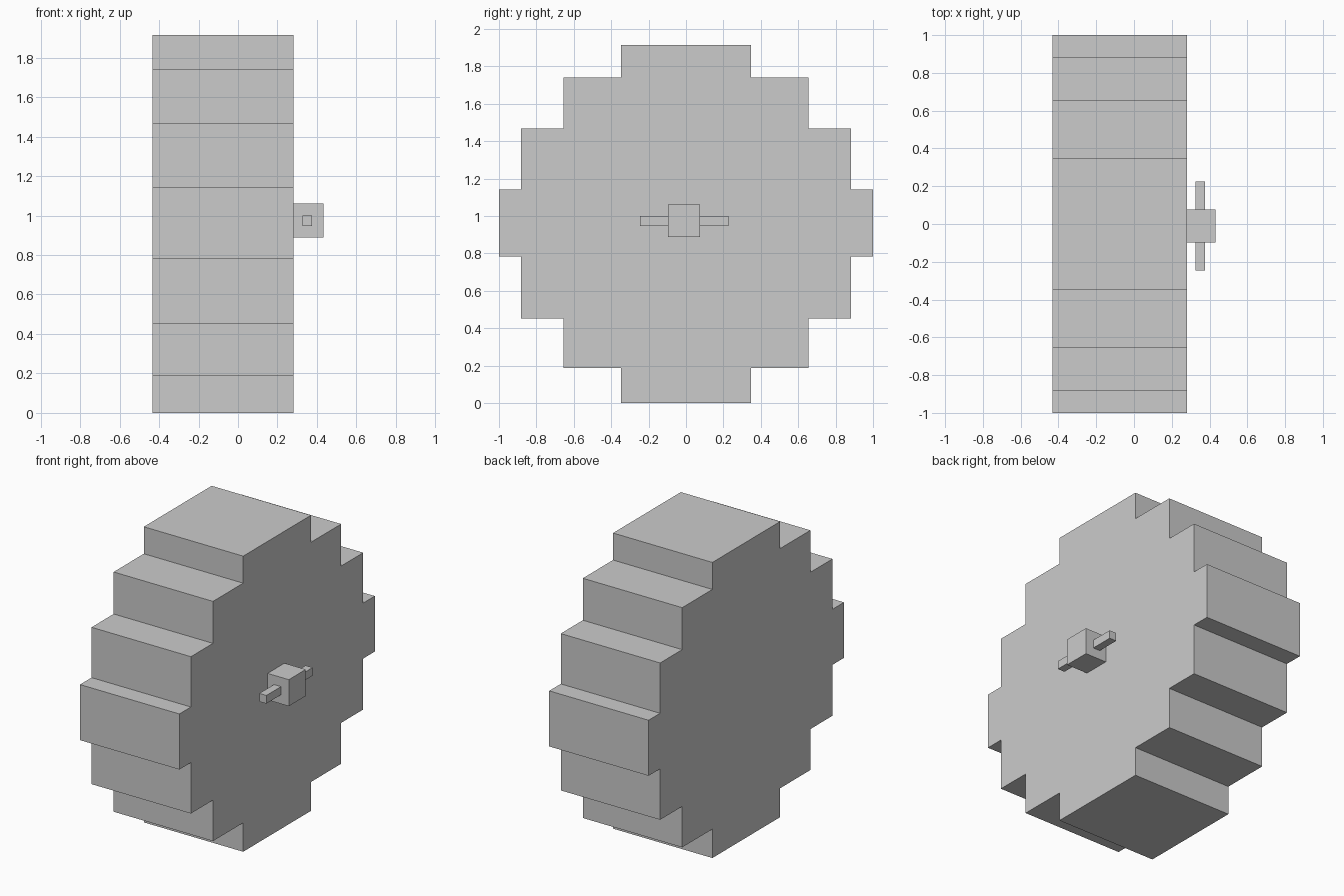
import bpy
import bmesh
from mathutils import Vector

if "Cube" in bpy.data.objects:
    bpy.data.objects.remove(bpy.data.objects["Cube"], do_unlink=True)

grey = bpy.data.materials.new("plain grey")
grey.use_nodes = True
COLOR = (0.6, 0.6, 0.6, 1)
grey.diffuse_color = COLOR
grey.node_tree.nodes["Principled BSDF"].inputs["Base Color"].default_value = COLOR


def finish(name, bm):
    bmesh.ops.recalc_face_normals(bm, faces=bm.faces)
    mesh = bpy.data.meshes.new(name)
    bm.to_mesh(mesh)
    bm.free()
    mesh.materials.append(grey)
    obj = bpy.data.objects.new(name, mesh)
    bpy.context.collection.objects.link(obj)
    return obj


def box(name, low, high):
    low, high = Vector(low), Vector(high)
    bm = bmesh.new()
    bmesh.ops.create_cube(bm, size=1)
    bmesh.ops.scale(bm, vec=high - low, verts=bm.verts)
    bmesh.ops.translate(bm, vec=(low + high) / 2, verts=bm.verts)
    return finish(name, bm)


# Stepped wheel: (half width, bottom, top) of each nested slab
steps = [(0.347, 0, 1.915), (0.656, 0.187, 1.74), (0.882, 0.452, 1.468), (1, 0.782, 1.142)]


def stair(side):
    """Outline of one side, from the bottom up."""
    points = []
    for i, (w, low, _) in enumerate(steps):
        points.append((side * w, low))
        if i + 1 < len(steps):
            points.append((side * w, steps[i + 1][1]))
    for i in reversed(range(len(steps))):
        w, _, top = steps[i]
        points.append((side * w, top))
        if i:
            points.append((side * steps[i - 1][0], top))
    return points


bm = bmesh.new()
outline = stair(1) + stair(-1)[::-1]
face = bm.faces.new([bm.verts.new((-0.432, y, z)) for y, z in outline])
side = bmesh.ops.extrude_face_region(bm, geom=[face])
moved = [v for v in side["geom"] if isinstance(v, bmesh.types.BMVert)]
bmesh.ops.translate(bm, vec=(0.712, 0, 0), verts=moved)
finish("stepped_wheel", bm)

# Hub block with a cross pin through it
box("hub", (0.27, -0.097, 0.888), (0.432, 0.076, 1.06))
box("cross_pin", (0.326, -0.247, 0.947), (0.376, 0.226, 1.0))
